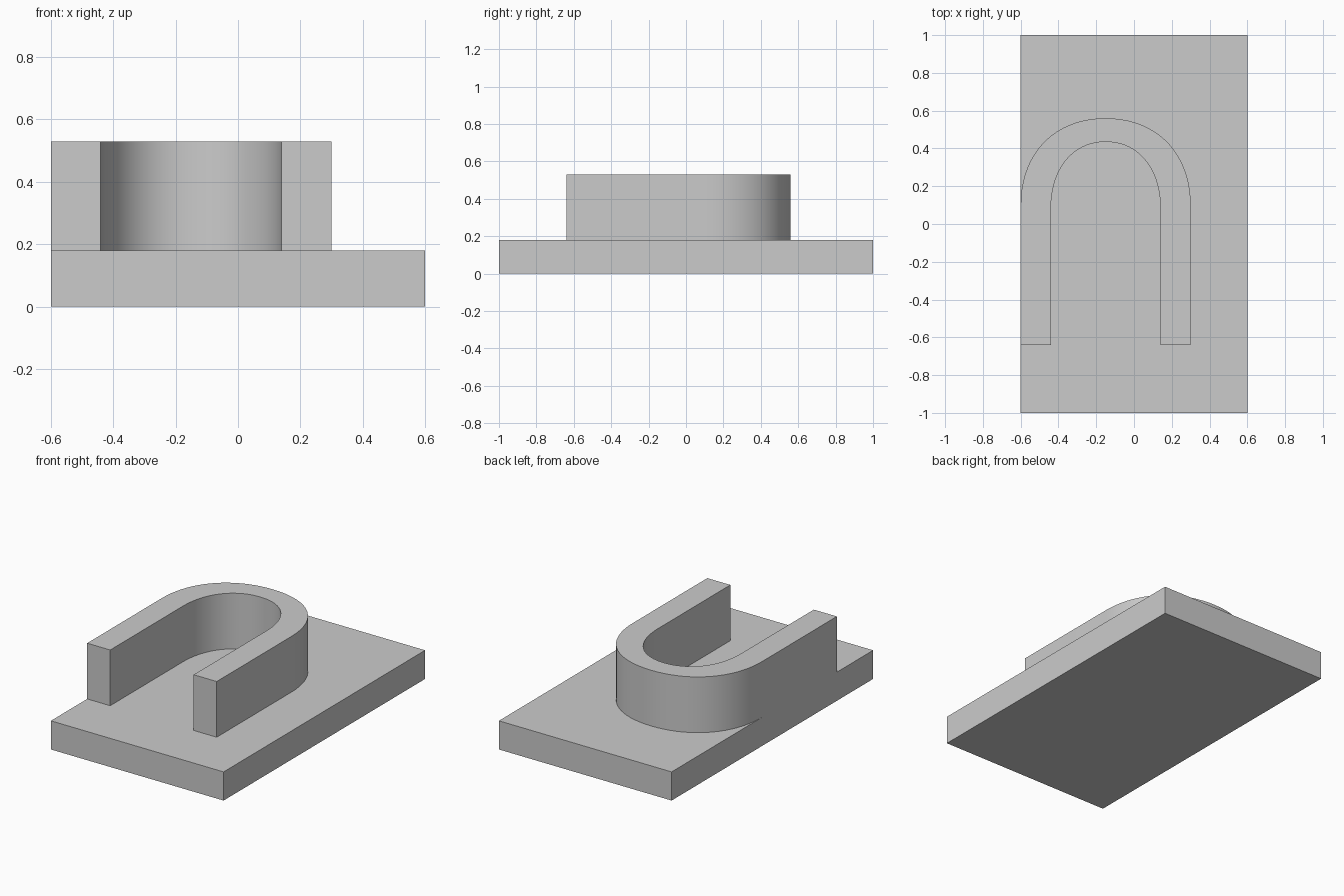
import bpy, bmesh, math
from mathutils import Vector
from mathutils.geometry import interpolate_bezier

cube = bpy.data.objects.get("Cube")
if cube:
    bpy.data.objects.remove(cube, do_unlink=True)

# Single grey material
GREY = (0.6, 0.6, 0.6, 1)
grey = bpy.data.materials.new("plain_grey")
grey.use_nodes = True
grey.diffuse_color = GREY
grey.node_tree.nodes["Principled BSDF"].inputs["Base Color"].default_value = GREY

BASE_TOP, WALL_TOP = 0.18, 0.53
CENTRE_X, FRONT_Y = -0.15, -0.64


def extrude_outline(name, outline, z0, z1):
    """Make a solid prism from a closed outline."""
    bm = bmesh.new()
    face = bm.faces.new([bm.verts.new((x, y, z0)) for x, y in outline])
    top = bmesh.ops.extrude_face_region(bm, geom=[face])["geom"]
    verts = [v for v in top if isinstance(v, bmesh.types.BMVert)]
    bmesh.ops.translate(bm, verts=verts, vec=(0, 0, z1 - z0))
    bmesh.ops.recalc_face_normals(bm, faces=bm.faces)
    mesh = bpy.data.meshes.new(name)
    bm.to_mesh(mesh)
    bm.free()
    mesh.materials.append(grey)
    obj = bpy.data.objects.new(name, mesh)
    bpy.context.collection.objects.link(obj)
    return obj


def arch(half_width, spring_y, top_y, fullness=0.6, steps=20):
    """Arch line from the right leg's front end round to the left leg's."""
    w, h = half_width, top_y - spring_y
    quarter = interpolate_bezier(
        Vector((-w, spring_y)), Vector((-w, spring_y + h * fullness)),
        Vector((-w * fullness, top_y)), Vector((0, top_y)), steps)
    half = [(-w, FRONT_Y)] + [(p[0], p[1]) for p in quarter]
    full = half + [(-x, y) for x, y in reversed(half[:-1])]
    return [(CENTRE_X + x, y) for x, y in full]


# Rectangular base slab
extrude_outline("base_slab", [(-0.6, -1), (0.6, -1), (0.6, 1), (-0.6, 1)], 0, BASE_TOP)

# U-shaped wall, thinner at the bend than along the legs
outer = arch(0.45, 0.10, 0.56)
inner = arch(0.29, 0.08, 0.435)
wall = extrude_outline("u_shaped_wall", outer + inner[::-1], BASE_TOP, WALL_TOP)

# Smooth the bend while keeping the rims sharp
bpy.ops.object.select_all(action="DESELECT")
wall.select_set(True)
bpy.context.view_layer.objects.active = wall
bpy.ops.object.shade_smooth_by_angle(angle=math.radians(30))
